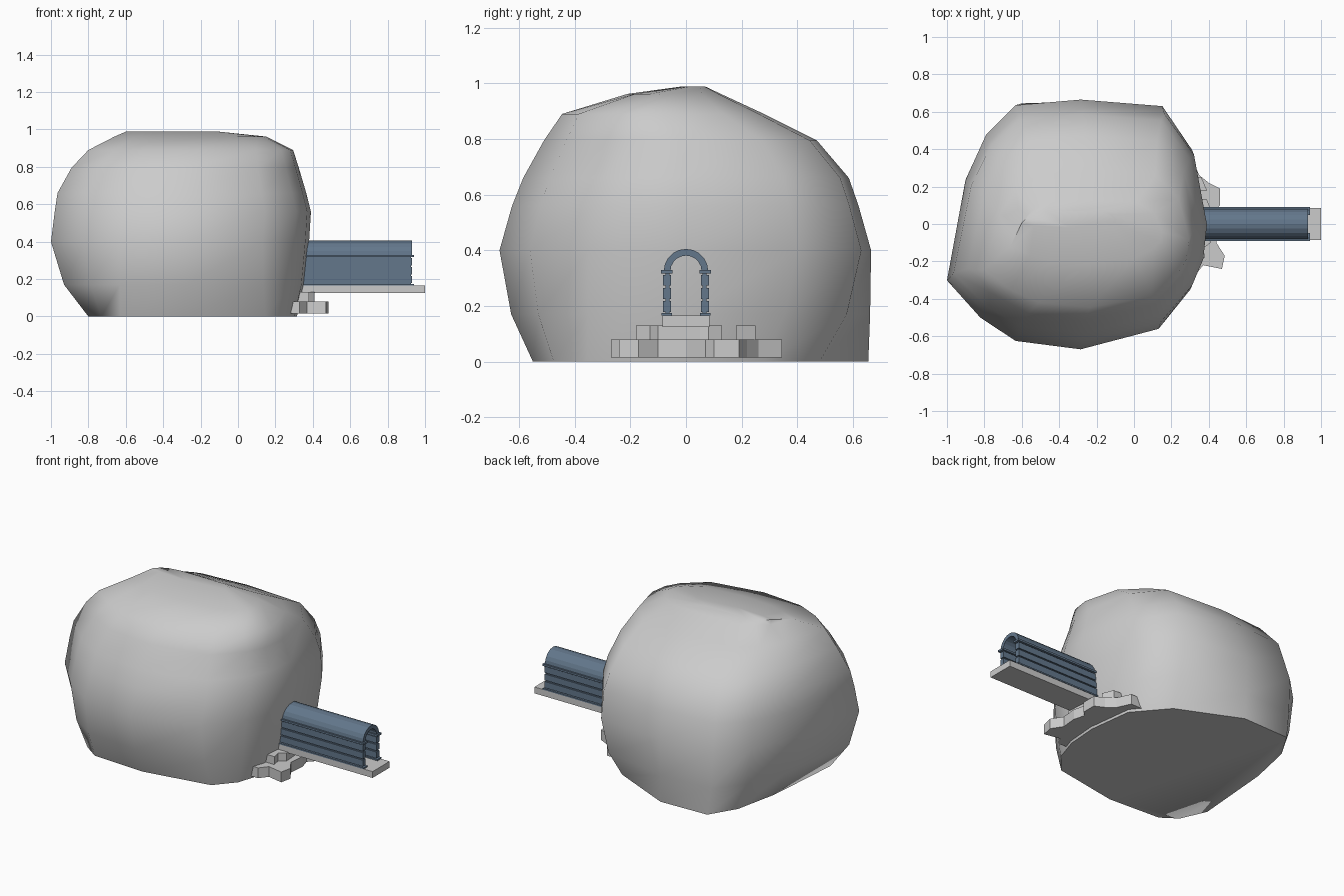
import bpy, bmesh, math

if "Cube" in bpy.data.objects:
    bpy.data.objects.remove(bpy.data.objects["Cube"], do_unlink=True)


def make_material(name, colour):
    mat = bpy.data.materials.new(name)
    mat.use_nodes = True
    mat.diffuse_color = (*colour, 1)
    mat.node_tree.nodes["Principled BSDF"].inputs["Base Color"].default_value = (*colour, 1)
    return mat


STONE = make_material("pale stone", (0.6, 0.6, 0.6))
SLATE = make_material("slate blue", (0.125, 0.185, 0.26))


def loft(name, rings, mat):
    """Skin a stack of closed rings and cap both ends."""
    bm = bmesh.new()
    loops = [[bm.verts.new(p) for p in ring] for ring in rings]
    n = len(loops[0])
    for low, high in zip(loops, loops[1:]):
        for i in range(n):
            j = (i + 1) % n
            bm.faces.new((low[i], low[j], high[j], high[i]))
    bm.faces.new(loops[0])
    bm.faces.new(loops[-1])
    bmesh.ops.recalc_face_normals(bm, faces=bm.faces)
    mesh = bpy.data.meshes.new(name)
    bm.to_mesh(mesh)
    bm.free()
    mesh.materials.append(mat)
    obj = bpy.data.objects.new(name, mesh)
    bpy.context.collection.objects.link(obj)
    return obj


def slab(name, outline, z0, z1):
    return loft(name, [[(x, y, z) for x, y in outline] for z in (z0, z1)], STONE)


def extrude_x(name, profile, x0, x1, mat):
    return loft(name, [[(x, y, z) for y, z in profile] for x in (x0, x1)], mat)


def beam(name, y0, y1, z0, z1, x1, mat=SLATE):
    return extrude_x(name, [(y0, z0), (y1, z0), (y1, z1), (y0, z1)], START, x1, mat)


# Boulder: a foot outline, then one plan outline refitted to each level
foot = [(-.8, -.3), (-.73, -.46), (-.63, -.53), (-.28, -.55), (.145, -.475),
        (.25, -.355), (.30, -.2), (.315, 0), (.28, .28), (.11, .48),
        (-.28, .655), (-.6, .645), (-.7, .48), (-.76, .2)]
plan = [(-1, -.3), (-.82, -.5), (-.63, -.625), (-.28, -.67), (.14, -.56),
        (.31, -.35), (.37, -.2), (.39, 0), (.32, .4), (.16, .635),
        (-.28, .67), (-.63, .64), (-.79, .48), (-.9, .24)]
levels = [  # z, x range, y range
    (.40, -1, .38, -.67, .665),
    (.56, -.98, .39, -.625, .62),
    (.66, -.965, .365, -.585, .585),
    (.795, -.89, .325, -.51, .47),
    (.89, -.80, .295, -.445, .28),
    (.962, -.66, .15, -.21, .125),
    (.988, -.60, -.1, -.02, .07)]


def fit(level):
    z, x0, x1, y0, y1 = level
    return [(x0 + (x + 1) / 1.39 * (x1 - x0), y0 + (y + .67) / 1.34 * (y1 - y0), z)
            for x, y in plan]


def blend(a, b, t, z):
    return [(p[0] + (q[0] - p[0]) * t, p[1] + (q[1] - p[1]) * t, z) for p, q in zip(a, b)]


rings = [fit(level) for level in levels]
rings = [[(x, y, 0) for x, y in foot], blend(foot, rings[0], .65, .17)] + rings
boulder = loft("boulder", rings, STONE)
bpy.context.view_layer.objects.active = boulder
boulder.select_set(True)
bpy.ops.object.shade_smooth_by_angle(angle=math.radians(65))

# Walkway slab under the tunnel
START, END = .3, .93
beam("walkway", -.085, .085, .125, .165, 1, STONE)

# Tunnel roof: half-round shell
SPRING, STEPS = .325, 10
angles = [math.pi * i / STEPS for i in range(STEPS + 1)]
arch = [(.08 * math.cos(a), SPRING + .08 * math.sin(a)) for a in angles]
arch += [(.056 * math.cos(a), SPRING + .056 * math.sin(a)) for a in reversed(angles)]
extrude_x("tunnel_roof", arch, START, END, SLATE)

# Tunnel walls: recessed core, three planks, sill and capital on each side
for side, word in ((1, "left"), (-1, "right")):
    beam(word + "_wall_core", side * .060, side * .074, .165, SPRING, END - .005)
    for i in range(3):
        z = .178 + i * .0475
        beam(f"{word}_wall_plank_{i + 1}", side * .053, side * .082, z, z + .039, END)
    beam(word + "_sill", side * .050, side * .088, .165, .174, .94)
    beam(word + "_capital", side * .048, side * .09, .317, .329, .94)

# Rough stone steps at the foot of the boulder
slab("lower_step", [(.27, -.27), (.33, -.27), (.37, -.22), (.47, -.24), (.485, -.17),
                    (.44, -.1), (.45, 0), (.43, .07), (.46, .1), (.46, .19),
                    (.40, .22), (.35, .26), (.31, .345), (.22, .345)], .015, .08)
slab("upper_step", [(.3, -.18), (.38, -.18), (.37, -.13), (.41, -.1), (.40, .05),
                    (.41, .08), (.39, .13), (.3, .13)], .08, .13)
slab("side_block", [(.28, .18), (.39, .18), (.36, .25), (.28, .25)], .08, .13)
